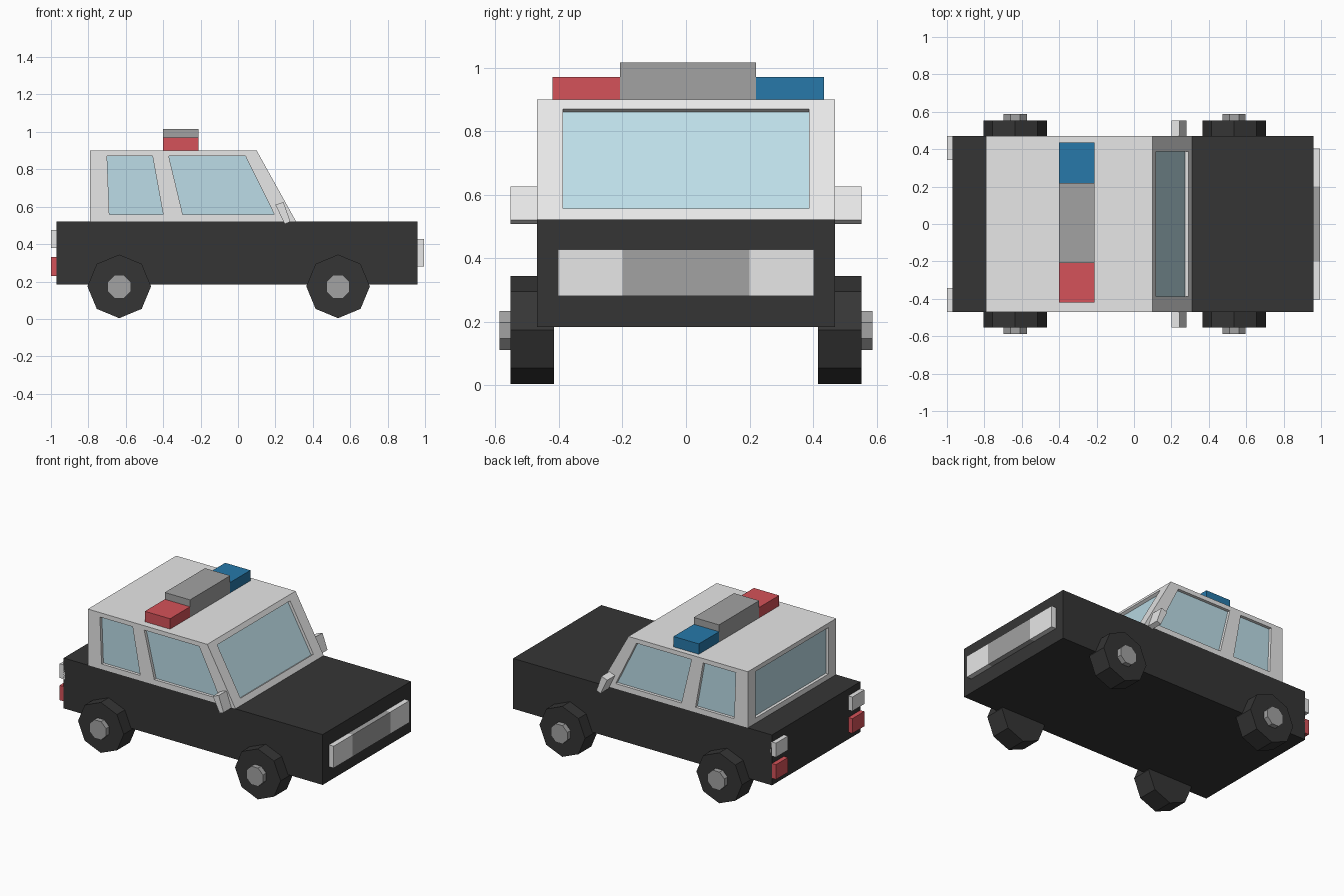
import bpy, bmesh, math
from mathutils import Vector

if "Cube" in bpy.data.objects:
    bpy.data.objects.remove(bpy.data.objects["Cube"], do_unlink=True)


def material(name, rgb):
    m = bpy.data.materials.new(name)
    m.use_nodes = True
    m.diffuse_color = (*rgb, 1)
    m.node_tree.nodes["Principled BSDF"].inputs["Base Color"].default_value = (*rgb, 1)
    return m


black = material("black", (0.036, 0.036, 0.036))
white = material("white", (0.8, 0.8, 0.8))
grey = material("grey", (0.36, 0.36, 0.36))
glass = material("pale_blue_glass", (0.51, 0.73, 0.81))
red = material("red", (0.66, 0.085, 0.1))
blue = material("blue", (0.02, 0.19, 0.4))


def finish(name, bm, *mats):
    bmesh.ops.remove_doubles(bm, verts=bm.verts, dist=0.0005)
    bmesh.ops.recalc_face_normals(bm, faces=bm.faces)
    mesh = bpy.data.meshes.new(name)
    bm.to_mesh(mesh)
    bm.free()
    for m in mats:
        mesh.materials.append(m)
    ob = bpy.data.objects.new(name, mesh)
    bpy.context.collection.objects.link(ob)
    return ob


def add_face(bm, points, index=0):
    bm.faces.new([bm.verts.new(p) for p in points]).material_index = index


def prism(name, profile, y0, y1, mat):
    """Extrude an x-z outline from y0 to y1."""
    bm = bmesh.new()
    ends = [[(x, y, z) for x, z in profile] for y in (y0, y1)]
    for end in ends:
        add_face(bm, end)
    for i in range(len(profile)):
        j = (i + 1) % len(profile)
        add_face(bm, (ends[0][i], ends[0][j], ends[1][j], ends[1][i]))
    return finish(name, bm, mat)


def box(name, x, y, z, mat):
    outline = [(x[0], z[0]), (x[1], z[0]), (x[1], z[1]), (x[0], z[1])]
    return prism(name, outline, y[0], y[1], mat)


def octagon(cx, cz, r, turn):
    angles = [math.radians(45 * i + turn) for i in range(8)]
    return [(cx + r * math.cos(a), cz + r * math.sin(a)) for a in angles]


# Lower body
box("body", (-0.97, 0.96), (-0.47, 0.47), (0.183, 0.522), black)

# Cabin: framed panels with recessed glass, closed by a roof and a floor
SILL, ROOF, HALF, RECESS = 0.522, 0.9, 0.47, 0.02
WIN_LOW, WIN_HIGH, WIN_HALF = 0.557, 0.87, 0.388
REAR, PILLAR_LOW, PILLAR_HIGH, NOSE_LOW, NOSE_HIGH = -0.79, -0.345, -0.41, 0.31, 0.10


def window_panel(bm, outer, inner):
    outer, inner = [[Vector(p) for p in ring] for ring in (outer, inner)]
    normal = (outer[1] - outer[0]).cross(outer[2] - outer[0]).normalized()
    to_centre = Vector((-0.25, 0, 0.71)) - outer[0]
    if normal.dot(to_centre) < 0:
        normal.negate()
    pane = [p + normal * RECESS for p in inner]
    for i in range(4):
        j = (i + 1) % 4
        add_face(bm, (outer[i], outer[j], inner[j], inner[i]))
        add_face(bm, (inner[i], inner[j], pane[j], pane[i]))
    add_face(bm, pane, 1)


def slope_x(z):
    return NOSE_LOW + (NOSE_HIGH - NOSE_LOW) * (z - SILL) / (ROOF - SILL)


bm = bmesh.new()
# each row: low rear, low front, high front, high rear (x values)
side_windows = [
    ((REAR, PILLAR_LOW, PILLAR_HIGH, REAR), (-0.688, -0.40, -0.457, -0.70)),
    ((PILLAR_LOW, NOSE_LOW, NOSE_HIGH, PILLAR_HIGH), (-0.295, 0.195, 0.04, -0.37)),
]
for side in (-1, 1):
    y = side * HALF
    for frame, hole in side_windows:
        window_panel(bm,
                     [(x, y, z) for x, z in zip(frame, (SILL, SILL, ROOF, ROOF))],
                     [(x, y, z) for x, z in zip(hole, (WIN_LOW, WIN_LOW, WIN_HIGH, WIN_HIGH))])


def cross_ring(x_at, half, low, high):
    return [(x_at(low), -half, low), (x_at(low), half, low),
            (x_at(high), half, high), (x_at(high), -half, high)]


for x_at in (slope_x, lambda z: REAR):
    window_panel(bm, cross_ring(x_at, HALF, SILL, ROOF),
                 cross_ring(x_at, WIN_HALF, WIN_LOW, WIN_HIGH))
for z, xs in ((ROOF, (REAR, PILLAR_HIGH, NOSE_HIGH)), (SILL, (REAR, PILLAR_LOW, NOSE_LOW))):
    add_face(bm, [(x, -HALF, z) for x in xs] + [(x, HALF, z) for x in reversed(xs)])
finish("cabin", bm, white, glass)

# Roof light bar
BAR = (-0.40, -0.212)
box("light_bar_centre", BAR, (-0.208, 0.22), (0.895, 1.016), grey)
box("light_bar_right_red", BAR, (-0.42, -0.208), (0.895, 0.97), red)
box("light_bar_left_blue", BAR, (0.22, 0.435), (0.895, 0.97), blue)

# Front lamps and grille
box("grille", (0.95, 0.995), (-0.2, 0.2), (0.28, 0.427), grey)

for name, s in (("right", -1), ("left", 1)):
    def span(a, b):
        return sorted((s * a, s * b))

    box(name + "_headlight", (0.95, 0.995), span(0.2, 0.403), (0.28, 0.427), white)
    box(name + "_reversing_light", (-1.0, -0.96), span(0.343, 0.47), (0.38, 0.475), white)
    box(name + "_tail_light", (-1.0, -0.96), span(0.343, 0.47), (0.23, 0.33), red)

    # Door mirrors, tilted with the windscreen
    prism(name + "_mirror", [(0.20, 0.61), (0.243, 0.625), (0.28, 0.52), (0.25, 0.507)],
          *span(0.46, 0.553), white)

    # Octagonal wheels and hubs
    for end, x in (("rear", -0.635), ("front", 0.535)):
        prism(f"{end}_{name}_wheel", octagon(x, 0.174, 0.17, 0), *span(0.415, 0.553), black)
        prism(f"{end}_{name}_hub", octagon(x, 0.172, 0.067, 22.5), *span(0.54, 0.587), grey)
